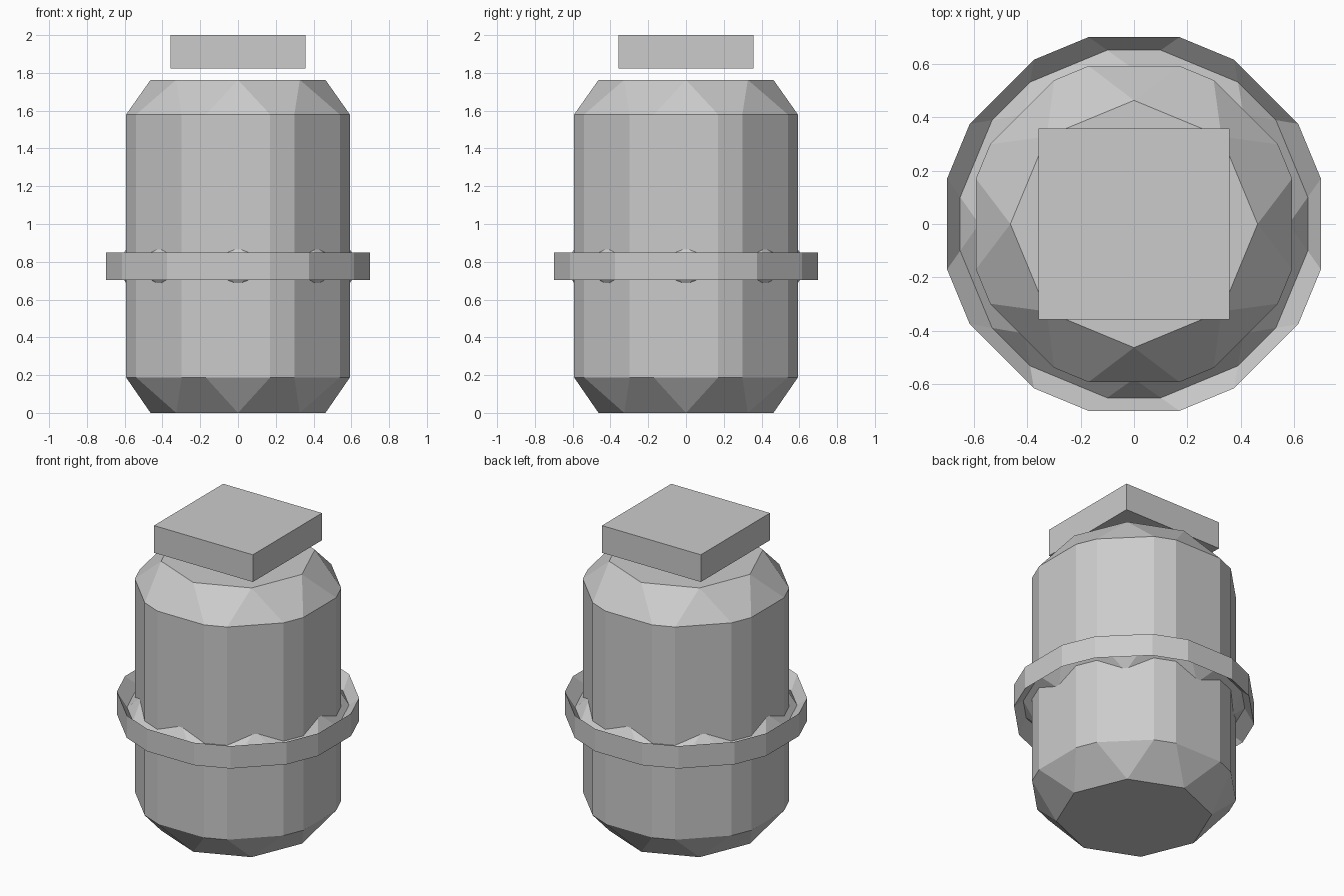
import bpy, bmesh
from math import pi
from mathutils import Matrix, Vector

if "Cube" in bpy.data.objects:
    bpy.data.objects.remove(bpy.data.objects["Cube"])


def add_object(name, bm):
    bmesh.ops.recalc_face_normals(bm, faces=bm.faces)
    mesh = bpy.data.meshes.new(name)
    bm.to_mesh(mesh)
    bm.free()
    obj = bpy.data.objects.new(name, mesh)
    bpy.context.collection.objects.link(obj)
    return obj


def faceted_drum(name, apothem, half_flat, band, cap_radius, caps):
    """Octagonal drum with chamfered corners; 16-sided band tapering to 8-sided caps."""
    bm = bmesh.new()
    rings, ends = [], []
    for z_band, z_cap in zip(band, caps):
        ring, cap = [], []
        for k in range(8):
            rot = Matrix.Rotation(k * pi / 4, 3, 'Z')
            for side in (-1, 1):
                ring.append(bm.verts.new(rot @ Vector((apothem, side * half_flat, z_band))))
            cap.append(bm.verts.new(rot @ Vector((cap_radius, 0, z_cap))))
        for k in range(8):
            n = (k + 1) % 8
            bm.faces.new((ring[2 * k], ring[2 * k + 1], cap[k]))
            bm.faces.new((ring[2 * k + 1], ring[2 * n], cap[n], cap[k]))
        bm.faces.new(cap)
        rings.append(ring)
    low, high = rings
    for i in range(16):
        j = (i + 1) % 16
        bm.faces.new((low[i], low[j], high[j], high[i]))
    return add_object(name, bm)


# Main canister
faceted_drum("canister_body", 0.592, 0.17, (0.187, 1.58), 0.463, (0.0, 1.763))

# Belt ring: the chamfers cross over each other, leaving a grooved band
faceted_drum("belt_ring", 0.70, 0.17, (0.85, 0.703), 0.58, (0.67, 0.883))

# Square lid hovering above the canister
bm = bmesh.new()
bmesh.ops.create_cube(bm, size=1.0, matrix=Matrix.Translation((0, 0, 1.911))
                      @ Matrix.Diagonal((0.716, 0.716, 0.178, 1)))
add_object("square_lid", bm)
